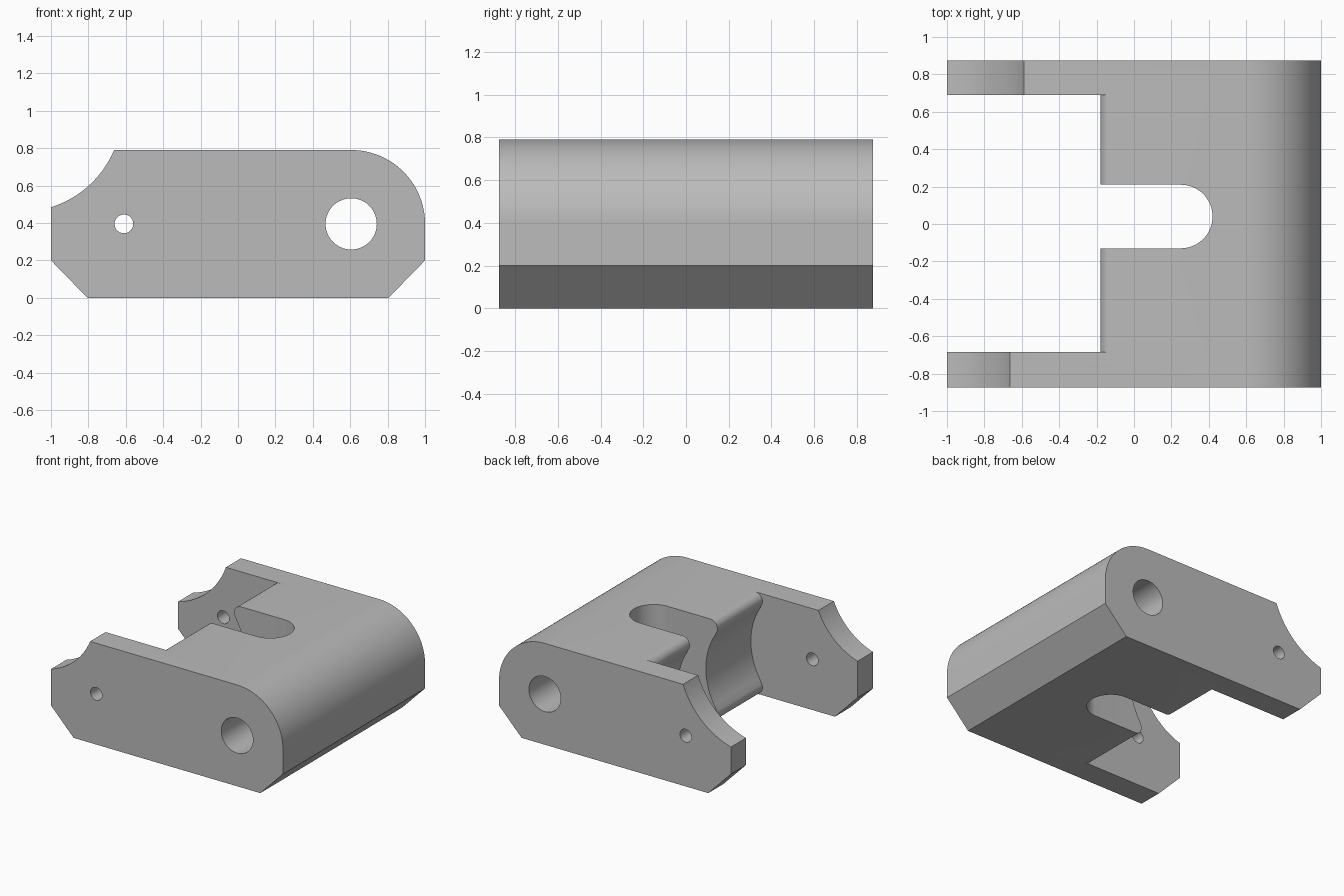
import bpy, bmesh
from math import sin, cos, pi, radians, atan2

if "Cube" in bpy.data.objects:
    bpy.data.objects.remove(bpy.data.objects["Cube"])

HALF_DEPTH = 0.875
HEIGHT = 0.79
MID = HEIGHT / 2
PIN_X, BORE_X = -0.61, 0.605

grey = bpy.data.materials.new("machined grey")
grey.use_nodes = True
grey.diffuse_color = (0.5, 0.5, 0.5, 1)
grey.node_tree.nodes["Principled BSDF"].inputs["Base Color"].default_value = (0.5, 0.5, 0.5, 1)


def arc(cx, cy, r, start, end, n=24):
    """Points on an arc, angles in radians."""
    angles = [start + (end - start) * i / n for i in range(n + 1)]
    return [(cx + r * cos(a), cy + r * sin(a)) for a in angles]


def circle(cx, cy, r, n=64):
    return arc(cx, cy, r, 0, 2 * pi, n)[:-1]


def extrude(name, outline, low, high, axis="y"):
    """Solid prism from an outline in xz (axis y) or xy (axis z)."""
    bm = bmesh.new()
    place = (lambda p, d: (p[0], d, p[1])) if axis == "y" else (lambda p, d: (p[0], p[1], d))
    a = [bm.verts.new(place(p, low)) for p in outline]
    b = [bm.verts.new(place(p, high)) for p in outline]
    bm.faces.new(a)
    bm.faces.new(b[::-1])
    for i in range(len(a)):
        j = (i + 1) % len(a)
        bm.faces.new((a[i], b[i], b[j], a[j]))
    bmesh.ops.recalc_face_normals(bm, faces=bm.faces)
    mesh = bpy.data.meshes.new(name)
    bm.to_mesh(mesh)
    bm.free()
    mesh.materials.append(grey)
    obj = bpy.data.objects.new(name, mesh)
    bpy.context.collection.objects.link(obj)
    return obj


# Body: chamfered below, one large rounded upper corner
profile = [(-1, 0.2), (-0.805, 0), (0.805, 0), (1, 0.2)]
profile += arc(BORE_X, MID, MID, 0, pi / 2, 32) + [(-1, HEIGHT)]
body = extrude("bracket_body", profile, -HALF_DEPTH, HALF_DEPTH)

# Pocket between the arms: hollow wall with rounded lips at top and bottom
LIP, LIP_X, WALL_R = 0.06, -0.12, 0.53
lip_z = HEIGHT - LIP
meet = atan2(lip_z - MID, LIP_X - PIN_X)
pocket = [(-1.3, -0.1), (LIP_X, -0.1)]
pocket += arc(LIP_X, LIP, LIP, 1.5 * pi, pi - meet, 12)
pocket += arc(PIN_X, MID, WALL_R, -meet, meet, 32)[1:-1]
pocket += arc(LIP_X, lip_z, LIP, pi + meet, pi / 2, 12)
pocket += [(LIP_X, 0.9), (-1.3, 0.9)]

# Round-ended slot through the wall
SLOT_X, SLOT_Y, SLOT_R = 0.25, 0.04, 0.17
slot = arc(SLOT_X, SLOT_Y, SLOT_R, -pi / 2, pi / 2, 32)
slot += [(-0.5, SLOT_Y + SLOT_R), (-0.5, SLOT_Y - SLOT_R)]

cutters = [
    extrude("pocket_cutter", pocket, -0.685, 0.69),
    extrude("slot_cutter", slot, -0.2, 1, "z"),
    extrude("bore_cutter", circle(BORE_X, MID, 0.137), -1, 1),
    extrude("pin_hole_cutter", circle(PIN_X, MID, 0.05, 40), -1, 1),
    # Scooped arm corners, the rear one larger
    extrude("front_scoop_cutter", circle(-1.16, 1.0, 0.54, 128), -1, -0.3),
    extrude("rear_scoop_cutter", circle(-1.16, 1.0, 0.61, 128), 0.3, 1),
]

bpy.ops.object.select_all(action="DESELECT")
bpy.context.view_layer.objects.active = body
body.select_set(True)
for cutter in cutters:
    cutter.hide_render = True
    mod = body.modifiers.new(cutter.name, "BOOLEAN")
    mod.operation = "DIFFERENCE"
    mod.solver = "EXACT"
    mod.object = cutter
    bpy.ops.object.modifier_apply(modifier=mod.name)
    bpy.data.objects.remove(cutter)

bpy.ops.object.shade_smooth_by_angle(angle=radians(25))
